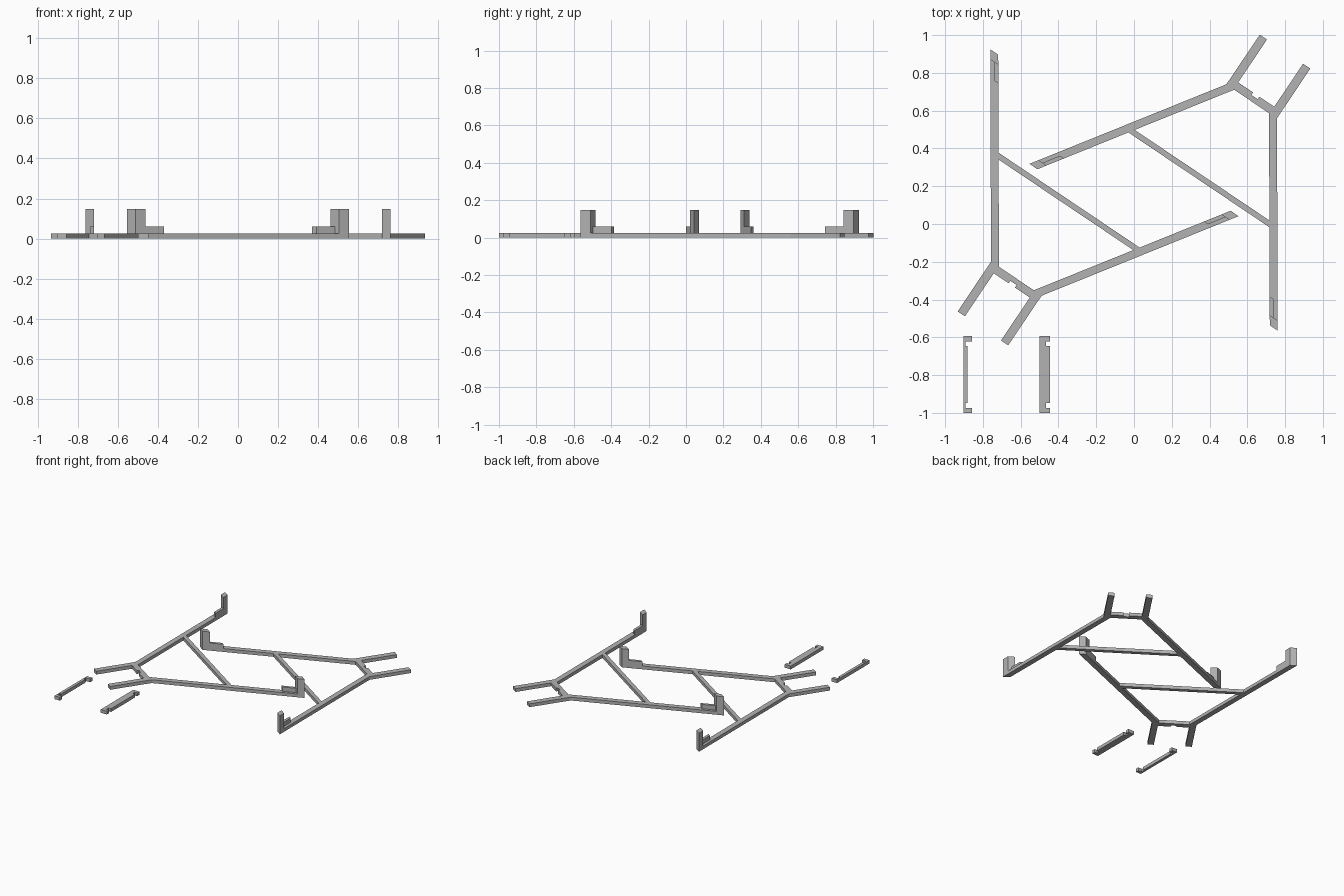
import bpy, bmesh, math

if "Cube" in bpy.data.objects:
    bpy.data.objects.remove(bpy.data.objects["Cube"], do_unlink=True)

grey = bpy.data.materials.new("plain grey")
grey.use_nodes = True
colour = (0.45, 0.45, 0.45, 1)
grey.diffuse_color = colour
grey.node_tree.nodes["Principled BSDF"].inputs["Base Color"].default_value = colour


def prism(name, outline, bottom, top, open_seam=False):
    """Extrude a flat outline; optionally drop the wall lying on y = 0."""
    bm = bmesh.new()
    face = bm.faces.new([bm.verts.new((x, y, bottom)) for x, y in outline])
    out = bmesh.ops.extrude_face_region(bm, geom=[face], use_keep_orig=True)
    for v in out["geom"]:
        if isinstance(v, bmesh.types.BMVert):
            v.co.z = top
    if open_seam:
        seam = [f for f in bm.faces if all(abs(v.co.y) < 1e-5 for v in f.verts)]
        bmesh.ops.delete(bm, geom=seam, context="FACES")
    bmesh.ops.recalc_face_normals(bm, faces=bm.faces)
    mesh = bpy.data.meshes.new(name)
    bm.to_mesh(mesh)
    bm.free()
    mesh.materials.append(grey)
    obj = bpy.data.objects.new(name, mesh)
    bpy.context.collection.objects.link(obj)
    return obj


# Frame dimensions, along its own axis (x) and across it (y)
BAR, STEP, POST = 0.026, 0.06, 0.147
AXIS = math.radians(56.1)
SLOPE = math.tan(math.radians(34.1))
HALF = 0.0254
TIP, POST_IN, STEP_IN = 0.94, 0.896, 0.814


def arm(x, side):
    """Point on the splayed arm; side -1 inner edge, 0 middle, 1 outer edge."""
    return (x, 0.13 + SLOPE * x + side * HALF)


# Half of the bar frame: notched base, leg, arm, cross brace
half_frame = [
    (-0.018, 0), (-0.018, 0.02), (-0.034, 0.02), (-0.034, 0.115),
    (-0.308, 0.115), (-0.308, 0.161), arm(0.009, 1),
    arm(TIP, 1), arm(TIP, -1),
    arm(0.51, -1), (0.51, 0), (0.48, 0), arm(0.48, -1),
    arm(0.01, -1), (0.01, 0),
]
post = [arm(POST_IN, -1), arm(POST_IN, 1), arm(TIP, 1), arm(TIP, -1)]
step = [arm(STEP_IN, -1), arm(STEP_IN, 0), arm(POST_IN, 0), arm(POST_IN, -1)]

parts = [
    prism("bar_frame", half_frame, 0, BAR, open_seam=True),
    prism("corner_posts", post, BAR, POST),
    prism("corner_steps", step, BAR, STEP),
]

# Mirror each half, then place a second frame turned half a circle
for part in parts:
    mirror = part.modifiers.new("Mirror", "MIRROR")
    mirror.use_axis = (False, True, False)
    mirror.merge_threshold = 0.0005
    part.location = (-0.628, -0.297, 0)
    part.rotation_euler.z = AXIS
    twin = part.copy()
    twin.name = "second_" + part.name
    twin.location = (0.628, 0.657, 0)
    twin.rotation_euler.z = AXIS + math.pi
    bpy.context.collection.objects.link(twin)


# Loose clips with a notch near each end
def clip(name, left, notch, body, right):
    half = [(right, 0.203), (right, 0.176), (notch, 0.176),
            (notch, 0.15), (body, 0.15)]
    lower = [(x, -y) for x, y in reversed(half)]
    outline = [(left, 0.203)] + half + lower + [(left, -0.203)]
    prism(name, outline, 0, BAR).location.y = -0.797


clip("narrow_clip", -0.903, -0.892, -0.881, -0.857)
clip("wide_clip", -0.499, -0.467, -0.446, -0.446)
